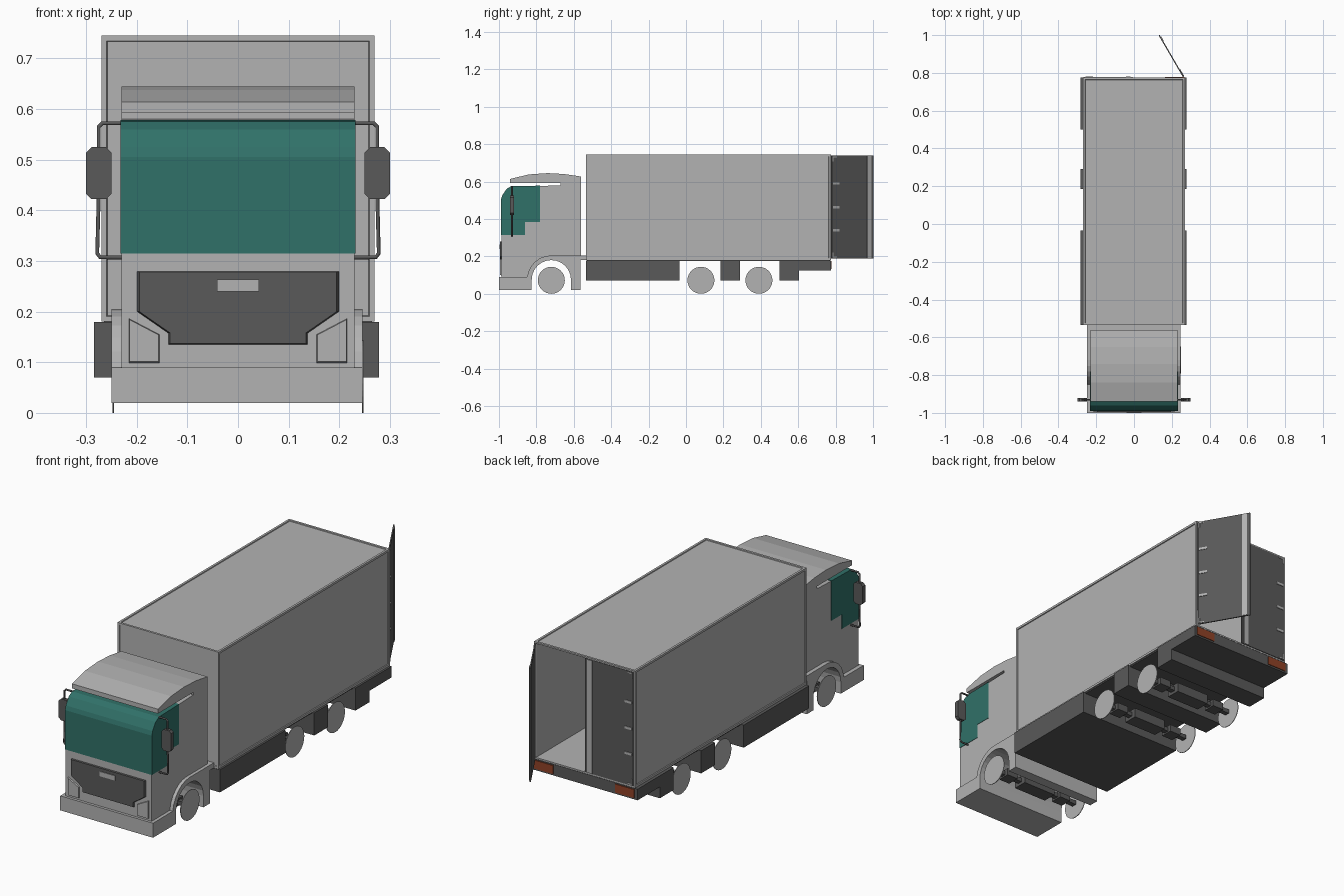
import bpy, bmesh, math
from mathutils import Matrix, Vector

if "Cube" in bpy.data.objects:
    bpy.data.objects.remove(bpy.data.objects["Cube"])


def material(name, rgb):
    m = bpy.data.materials.new(name)
    m.diffuse_color = (*rgb, 1)
    m.use_nodes = True
    m.node_tree.nodes["Principled BSDF"].inputs["Base Color"].default_value = m.diffuse_color
    return m


GREY = material("light grey", (0.45, 0.45, 0.45))
DARK = material("dark grey", (0.1, 0.1, 0.1))
GLASS = material("teal glass", (0.03, 0.165, 0.14))
LAMP = material("rust red", (0.28, 0.055, 0.02))


def finish(name, bm, mat, normals=True):
    if normals:
        bmesh.ops.recalc_face_normals(bm, faces=bm.faces)
    me = bpy.data.meshes.new(name)
    bm.to_mesh(me)
    bm.free()
    me.materials.append(mat)
    ob = bpy.data.objects.new(name, me)
    bpy.context.collection.objects.link(ob)
    return ob


def prism(name, pts, axis, a, b, mat, taper=0):
    """Extrude a (y,z) outline along x, or an (x,z) outline along y, from a to b.
    taper shrinks the far end to leave a sloped border."""
    bm = bmesh.new()
    cu = (min(p[0] for p in pts) + max(p[0] for p in pts)) / 2
    cv = (min(p[1] for p in pts) + max(p[1] for p in pts)) / 2
    loops = []
    for d, k in ((a, 1), (b, 1 - taper)):
        loop = []
        for u, v in pts:
            u, v = cu + (u - cu) * k, cv + (v - cv) * k
            loop.append(bm.verts.new((d, u, v) if axis == 'x' else (u, d, v)))
        loops.append(loop)
        bm.faces.new(loop)
    n = len(pts)
    for i in range(n):
        j = (i + 1) % n
        bm.faces.new((loops[0][i], loops[0][j], loops[1][j], loops[1][i]))
    return finish(name, bm, mat)


def box(name, x0, x1, y0, y1, z0, z1, mat):
    return prism(name, [(y0, z0), (y1, z0), (y1, z1), (y0, z1)], 'x', x0, x1, mat)


def arc(cy, cz, r, a0, a1, n):
    return [(cy + r * math.cos(math.radians(a0 + (a1 - a0) * i / n)),
             cz + r * math.sin(math.radians(a0 + (a1 - a0) * i / n))) for i in range(n + 1)]


AXLES = (-0.72, 0.08, 0.39)

# Bumper, wheel arch and fender: one profile across the cab
lower = [(-1, 0.02), (-0.825, 0.02)] + arc(-0.72, 0.075, 0.105, 180, 0, 12)
lower += [(-0.615, 0.02), (-0.565, 0.02), (-0.565, 0.18), (-0.535, 0.18), (-0.535, 0.205)]
lower += arc(-0.72, 0.075, 0.13, 90, 173, 6) + [(-1, 0.09)]
prism("bumper_and_fender", lower, 'x', -0.25, 0.246, GREY)

# Cab shell with overhanging roof visor
cab = [(-0.987, 0.08), (-0.84, 0.08)] + arc(-0.72, 0.075, 0.117, 170, 90, 6)
cab += [(-0.562, 0.193), (-0.562, 0.627), (-0.65, 0.64), (-0.74, 0.645), (-0.84, 0.638),
        (-0.94, 0.614), (-0.94, 0.592), (-0.67, 0.592), (-0.67, 0.58), (-0.78, 0.576),
        (-0.93, 0.573), (-0.96, 0.556), (-0.982, 0.52), (-0.987, 0.5)]
prism("cab", cab, 'x', -0.23, 0.23, GREY)

# Wrap-round glazing
glass = [(-0.989, 0.315), (-0.989, 0.505), (-0.983, 0.525), (-0.96, 0.56), (-0.935, 0.575),
         (-0.78, 0.578), (-0.78, 0.385), (-0.86, 0.385), (-0.86, 0.315)]
prism("cab_glass", glass, 'x', -0.232, 0.232, GLASS)

# Grille with name-plate blank
grille = [(-0.2, 0.28), (0.2, 0.28), (0.2, 0.2), (0.138, 0.157),
          (0.138, 0.135), (-0.138, 0.135), (-0.138, 0.157), (-0.2, 0.2)]
prism("grille", grille, 'y', -0.985, -0.995, DARK, 0.025)
box("grille_plate", -0.041, 0.041, -0.998, -0.99, 0.24, 0.263, GREY)

for s, side in ((-1, "left"), (1, "right")):
    # Headlamps
    lamp = [(s * 0.155, 0.098), (s * 0.216, 0.098), (s * 0.216, 0.187), (s * 0.155, 0.155)]
    prism("headlamp_" + side, lamp, 'y', -0.985, -0.994, GREY, 0.07)

    # Mirror bracket tube
    cu = bpy.data.curves.new("mirror_bracket_" + side, 'CURVE')
    cu.dimensions = '3D'
    cu.bevel_depth = 0.0045
    cu.bevel_resolution = 1
    cu.use_fill_caps = True
    path = [(0.225, 0.572), (0.268, 0.572), (0.275, 0.565), (0.275, 0.43),
            (0.278, 0.315), (0.272, 0.307), (0.225, 0.307)]
    sp = cu.splines.new('POLY')
    sp.points.add(len(path) - 1)
    for p, (x, z) in zip(sp.points, path):
        p.co = (s * x, -0.93, z, 1)
    cu.materials.append(DARK)
    bpy.context.collection.objects.link(bpy.data.objects.new(cu.name, cu))

    # Mirror housing with clipped corners
    c = 0.011
    hx0, hx1, hz0, hz1 = 0.25, 0.3, 0.422, 0.525
    house = [(hx0 + c, hz0), (hx1 - c, hz0), (hx1, hz0 + c), (hx1, hz1 - c),
             (hx1 - c, hz1), (hx0 + c, hz1), (hx0, hz1 - c), (hx0, hz0 + c)]
    prism("mirror_" + side, [(s * x, z) for x, z in house], 'y', -0.94, -0.92, DARK)

    # Flat wheel discs
    for i, y in enumerate(AXLES):
        prism(f"wheel_{side}_{i}", arc(y, 0.072, 0.072, 0, 348.75, 31), 'x',
              s * 0.245, s * 0.248, GREY)

    # Tail lamps
    box("tail_lamp_" + side, s * 0.165, s * 0.268, 0.77, 0.779, 0.133, 0.174, LAMP)

# Cargo body: framed panels, open at the back
bm = bmesh.new()
bmesh.ops.create_cube(bm, size=1)
for v in bm.verts:
    v.co = Vector((v.co.x * 0.54, v.co.y * 1.31 + 0.12, v.co.z * 0.565 + 0.4625))
rear = [f for f in bm.faces if f.normal.y > 0.9]
bmesh.ops.delete(bm, geom=rear, context='FACES_ONLY')
panels = [f for f in bm.faces if f.normal.z > -0.9]
bmesh.ops.inset_individual(bm, faces=panels, thickness=0.015, depth=0)
bmesh.ops.inset_individual(bm, faces=panels, thickness=0.002, depth=-0.004)
cargo = finish("cargo_body", bm, GREY, normals=False)
sol = cargo.modifiers.new("walls", 'SOLIDIFY')
sol.thickness = 0.01
sol.offset = -1

# Chassis floor, side boxes and stepped tail
XL, XR = -0.284, 0.278
box("chassis_floor", -0.265, 0.265, -0.53, 0.77, 0.174, 0.182, DARK)
box("front_side_box", XL, XR, -0.535, -0.035, 0.07, 0.179, DARK)
box("middle_side_box", XL, XR, 0.185, 0.29, 0.07, 0.179, DARK)
tail = [(0.5, 0.07), (0.605, 0.07), (0.605, 0.125), (0.775, 0.125), (0.775, 0.179), (0.5, 0.179)]
prism("tail_box", tail, 'x', XL, XR, DARK)

# Axles
for i, y in enumerate(AXLES):
    box(f"axle_{i}", -0.24, 0.24, y - 0.012, y + 0.012, 0.062, 0.082, DARK)
    box(f"axle_centre_{i}", -0.09, 0.09, y - 0.035, y + 0.035, 0.048, 0.095, DARK)
    for s in (-1, 1):
        box(f"axle_block_{i}", s * 0.13, s * 0.19, y - 0.03, y + 0.03, 0.055, 0.09, DARK)


# Rear doors, built along +x from the hinge with the outside on +y
def door(name, hinge, angle, flip):
    w = 0.257
    parts = [box(name, 0, w, -0.003, 0.003, 0.188, 0.738, DARK),
             box(name + "_strip", w * 0.85, w * 0.95, 0, 0.006, 0.19, 0.736, GREY)]
    for z in (0.34, 0.463, 0.59):
        parts.append(box(name + "_hinge", 0.006, 0.045, 0, 0.006, z - 0.006, z + 0.006, GREY))
    for z0, z1, zb in ((0.193, 0.22, 0.193), (0.707, 0.734, 0.729)):
        parts.append(box(name + "_corner", 0.004, 0.009, 0, 0.005, z0, z1, GREY))
        parts.append(box(name + "_corner", 0.004, 0.03, 0, 0.005, zb, zb + 0.005, GREY))
    mat = (Matrix.Translation((hinge[0], hinge[1], 0)) @ Matrix.Rotation(angle, 4, 'Z')
           @ Matrix.Diagonal((1, flip, 1, 1)))
    for ob in parts:
        ob.data.transform(mat)
        if flip < 0:
            ob.data.flip_normals()


door("closed_door", (-0.262, 0.774), 0, 1)
door("open_door", (0.262, 0.778), math.atan2(0.222, -0.129), -1)
